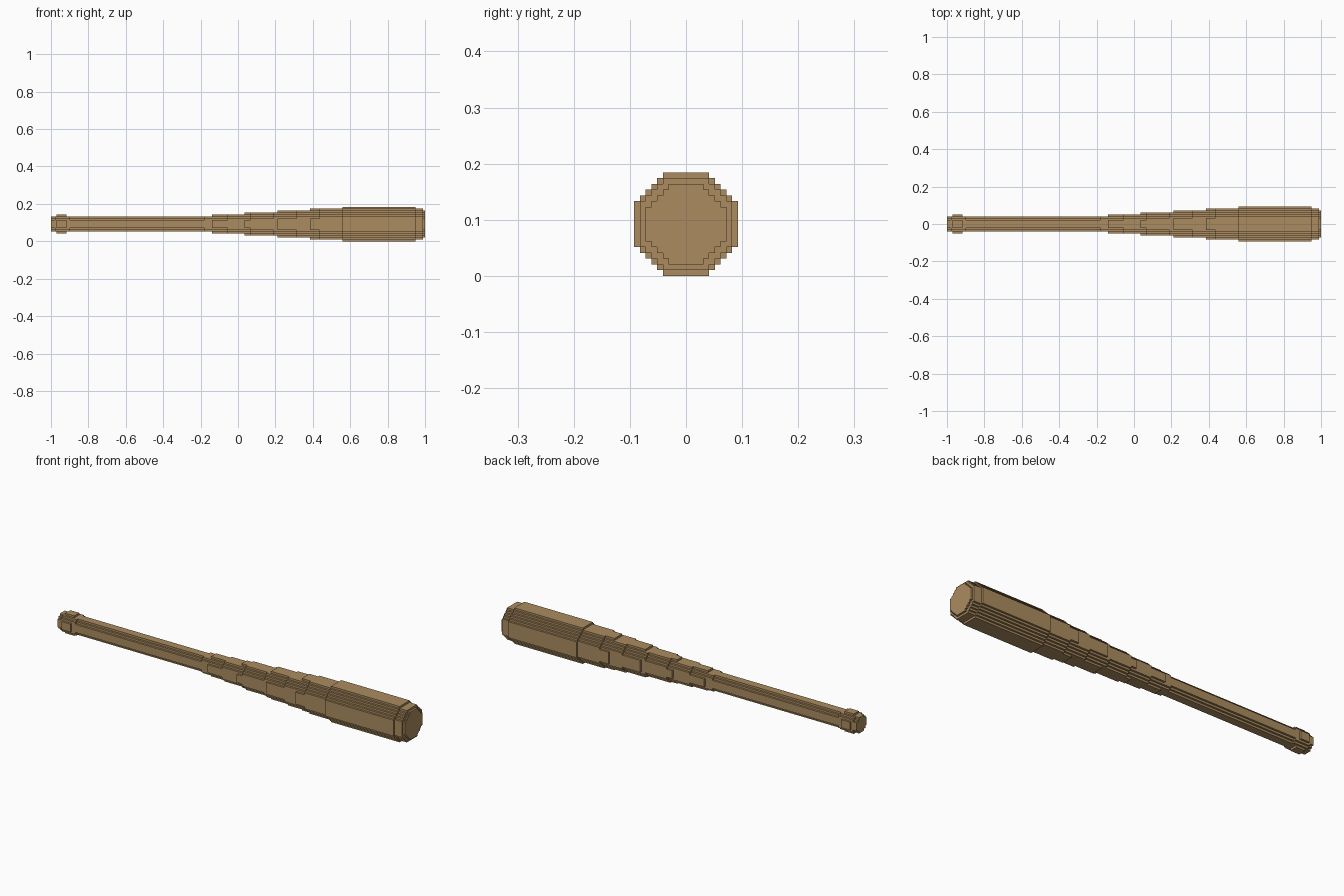
import bpy, bmesh, math

if "Cube" in bpy.data.objects:
    bpy.data.objects.remove(bpy.data.objects["Cube"])

N = 195                 # blocks along the length
H = 2.0 / N             # block size
HALF = 9                # blocks from axis to barrel side

# octagon radius (in blocks) along the bat: knob, grip, taper, barrel, tip
PROFILE = [(-1, 4.1), (-0.985, 4.15), (-0.965, 4.5), (-0.94, 4.7), (-0.918, 4.5),
           (-0.9, 4.24), (-0.89, 4.1), (-0.2, 4.13), (-0.135, 4.5), (0.56, 8.5),
           (0.575, 8.6), (0.946, 8.6), (0.948, 8.2), (0.985, 7.9), (0.987, 7.05), (1, 7.05)]


def radius(x):
    for (x0, r0), (x1, r1) in zip(PROFILE, PROFILE[1:]):
        if x <= x1:
            return r0 + (r1 - r0) * (x - x0) / (x1 - x0)
    return PROFILE[-1][1]


def section(x):
    """Set of blocks inside the octagonal cross-section at x."""
    r = radius(x)
    cells = set()
    for i in range(-HALF, HALF):
        for j in range(-HALF, HALF):
            a, b = abs(i + 0.5), abs(j + 0.5)
            if max(a, b) <= r and a + b <= r * math.sqrt(2):
                cells.add((i, j))
    return cells


# group equal neighbouring slices into slabs
slabs = []
for k in range(N):
    s = section(-1 + (k + 0.5) * H)
    if slabs and slabs[-1][2] == s:
        slabs[-1][1] = k + 1
    else:
        slabs.append([k, k + 1, s])

bm = bmesh.new()
verts = {}


def vert(k, i, j):
    if (k, i, j) not in verts:
        verts[k, i, j] = bm.verts.new((-1 + k * H, i * H, (j + HALF) * H))
    return verts[k, i, j]


def quad(*pts):
    bm.faces.new([vert(*p) for p in pts])


# long stepped sides
for k0, k1, s in slabs:
    for i, j in s:
        if (i + 1, j) not in s:
            quad((k0, i + 1, j), (k1, i + 1, j), (k1, i + 1, j + 1), (k0, i + 1, j + 1))
        if (i - 1, j) not in s:
            quad((k0, i, j), (k0, i, j + 1), (k1, i, j + 1), (k1, i, j))
        if (i, j + 1) not in s:
            quad((k0, i, j + 1), (k0, i + 1, j + 1), (k1, i + 1, j + 1), (k1, i, j + 1))
        if (i, j - 1) not in s:
            quad((k0, i, j), (k1, i, j), (k1, i + 1, j), (k0, i + 1, j))

# end faces and shoulders between slabs
sets = [set()] + [s[2] for s in slabs] + [set()]
cuts = [0] + [s[1] for s in slabs]
for k, left, right in zip(cuts, sets, sets[1:]):
    for i, j in left ^ right:
        ring = [(k, i, j), (k, i + 1, j), (k, i + 1, j + 1), (k, i, j + 1)]
        quad(*(ring if (i, j) in left else ring[::-1]))

bm.normal_update()
mesh = bpy.data.meshes.new("bat")
bm.to_mesh(mesh)
bm.free()
bat = bpy.data.objects.new("bat", mesh)
bpy.context.collection.objects.link(bat)

# wood colour
wood = bpy.data.materials.new("tan_wood")
wood.diffuse_color = (0.41, 0.26, 0.115, 1)
wood.use_nodes = True
wood.node_tree.nodes["Principled BSDF"].inputs["Base Color"].default_value = wood.diffuse_color
mesh.materials.append(wood)
